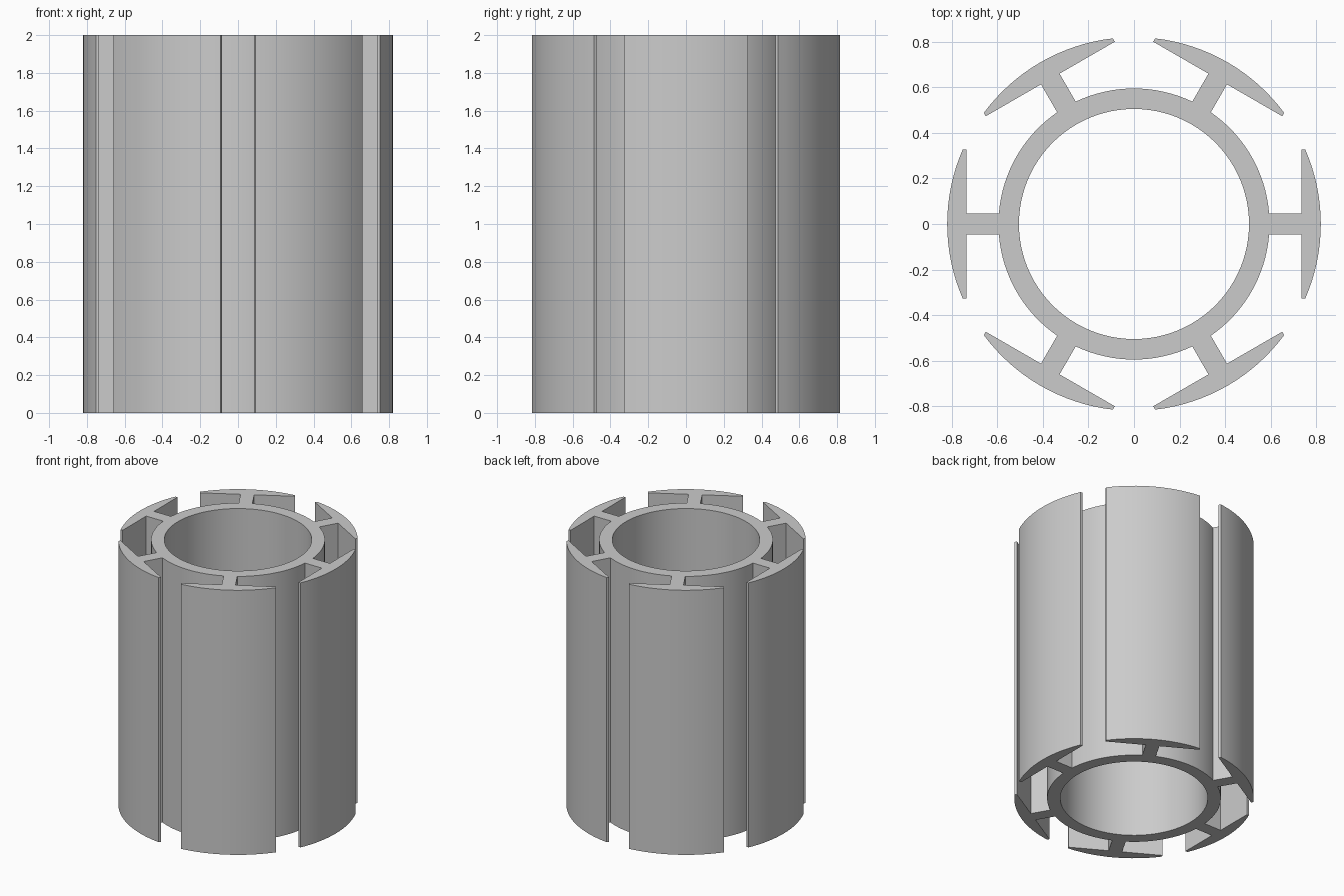
import bpy
import bmesh
from math import asin, cos, sin, radians, sqrt, tau
from mathutils import Vector, Matrix

if "Cube" in bpy.data.objects:
    bpy.data.objects.remove(bpy.data.objects["Cube"], do_unlink=True)

HEIGHT = 2.0
ARMS = 6
BORE, TUBE, OUTER = 0.505, 0.595, 0.82   # radii
WEB = 0.047                              # half width of each web
FLANGE = 0.327                           # half width of each flange
FLANGE_BACK = 0.735                      # distance of the flat flange back

grey = bpy.data.materials.new("Grey metal")
grey.use_nodes = True
colour = (0.6, 0.6, 0.6, 1)
grey.diffuse_color = colour
grey.node_tree.nodes["Principled BSDF"].inputs["Base Color"].default_value = colour


def arc(radius, start, end, steps):
    """Points along an arc, both ends included."""
    angles = [start + (end - start) * i / steps for i in range(steps + 1)]
    return [Vector((radius * cos(a), radius * sin(a), 0)) for a in angles]


# One arm: web, curved flange, web, then the tube wall up to the next arm
tip = asin(FLANGE / OUTER)
root = asin(WEB / TUBE)
arm = [Vector((FLANGE_BACK, -WEB, 0)), Vector((FLANGE_BACK, -FLANGE, 0))]
arm += arc(OUTER, -tip, tip, 16)
arm += [Vector((FLANGE_BACK, FLANGE, 0)), Vector((FLANGE_BACK, WEB, 0))]
arm += arc(TUBE, root, tau / ARMS - root, 16)

outline = []
for i in range(ARMS):
    turn = Matrix.Rotation(tau * i / ARMS, 3, "Z")
    outline += [turn @ p for p in arm]
bore = arc(BORE, 0, tau, 96)[:-1]

# Fill the cross-section between outline and bore, then extrude it upwards
bm = bmesh.new()
for loop in (outline, bore):
    verts = [bm.verts.new(p) for p in loop]
    for a, b in zip(verts, verts[1:] + verts[:1]):
        bm.edges.new((a, b))
bmesh.ops.triangle_fill(bm, edges=bm.edges[:], use_beauty=True, normal=(0, 0, 1))
top = bmesh.ops.extrude_face_region(bm, geom=bm.faces[:], use_keep_orig=True)
moved = [g for g in top["geom"] if isinstance(g, bmesh.types.BMVert)]
bmesh.ops.translate(bm, verts=moved, vec=(0, 0, HEIGHT))
bmesh.ops.recalc_face_normals(bm, faces=bm.faces[:])

mesh = bpy.data.meshes.new("flanged_tube")
bm.to_mesh(mesh)
bm.free()
mesh.materials.append(grey)
tube = bpy.data.objects.new("flanged_tube", mesh)
bpy.context.collection.objects.link(tube)

# Smooth the curved walls, keep the corners crisp
bpy.ops.object.select_all(action="DESELECT")
tube.select_set(True)
bpy.context.view_layer.objects.active = tube
bpy.ops.object.shade_smooth_by_angle(angle=radians(30))
